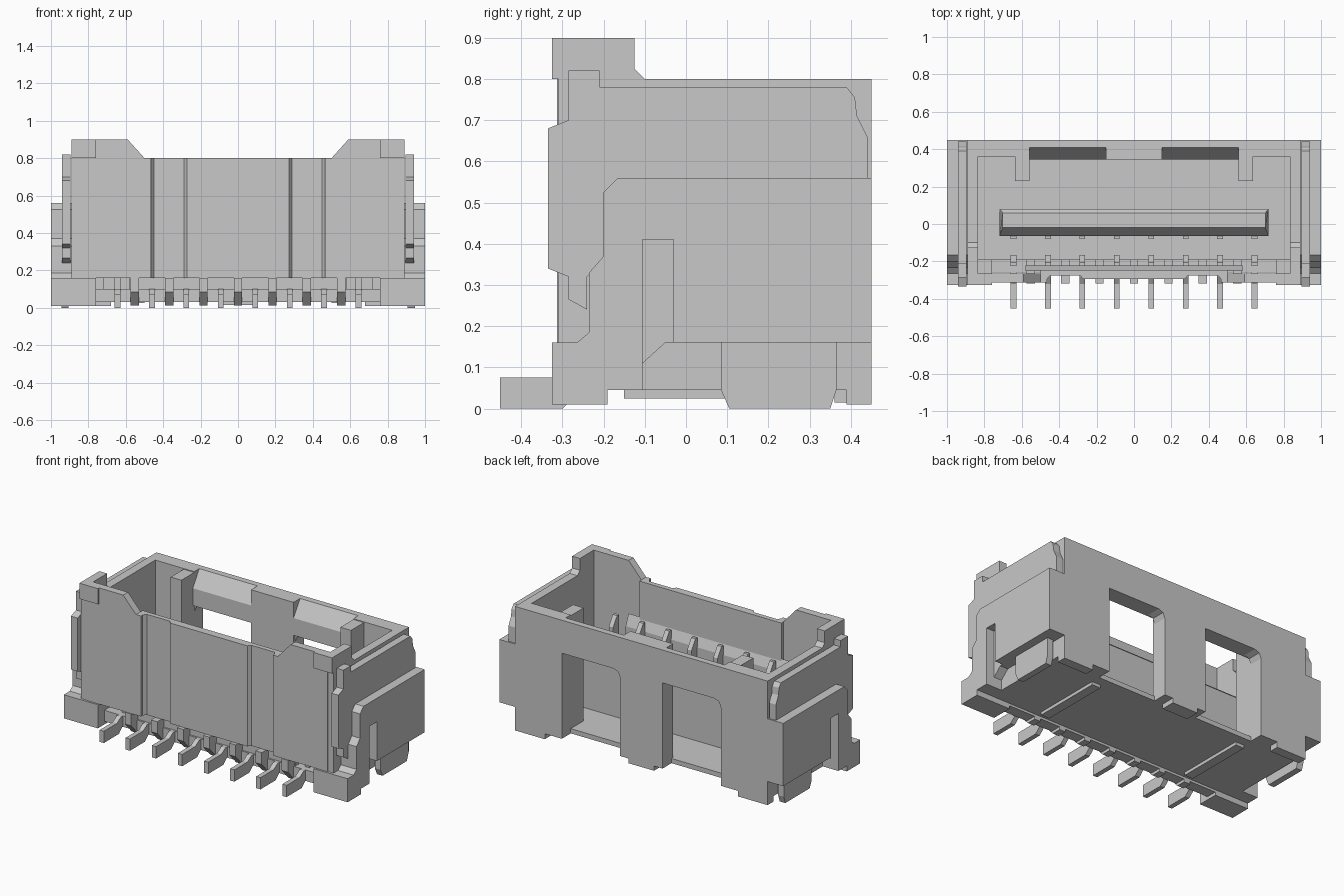
import bpy
import bmesh

cube = bpy.data.objects.get("Cube")
if cube:
    bpy.data.objects.remove(cube, do_unlink=True)

grey = bpy.data.materials.new("plain grey")
grey.use_nodes = True
grey.diffuse_color = (0.58, 0.58, 0.58, 1)
grey.node_tree.nodes["Principled BSDF"].inputs["Base Color"].default_value = (0.58, 0.58, 0.58, 1)


def prism(name, axis, pts, a, b):
    """Extrude a profile from a to b. Profile is (y,z) for x, (x,z) for y, (x,y) for z."""
    place = {"x": lambda p, t: (t, p[0], p[1]),
             "y": lambda p, t: (p[0], t, p[1]),
             "z": lambda p, t: (p[0], p[1], t)}[axis]
    bm = bmesh.new()
    lo = [bm.verts.new(place(p, a)) for p in pts]
    hi = [bm.verts.new(place(p, b)) for p in pts]
    n = len(pts)
    bm.faces.new(lo)
    bm.faces.new(hi[::-1])
    for i in range(n):
        j = (i + 1) % n
        bm.faces.new((lo[i], hi[i], hi[j], lo[j]))
    bmesh.ops.recalc_face_normals(bm, faces=bm.faces)
    mesh = bpy.data.meshes.new(name)
    bm.to_mesh(mesh)
    bm.free()
    mesh.materials.append(grey)
    obj = bpy.data.objects.new(name, mesh)
    bpy.context.collection.objects.link(obj)
    return obj


def box(name, x0, x1, y0, y1, z0, z1):
    return prism(name, "z", [(x0, y0), (x1, y0), (x1, y1), (x0, y1)], z0, z1)


# Front wall: stepped plan with a proud centre and recessed strips, thin above the ledge
plan = [(0.0, -0.295), (0.272, -0.295), (0.288, -0.275), (0.448, -0.275), (0.465, -0.295),
        (0.5, -0.295), (0.5, -0.245), (0.0, -0.245)]
mirrored = [(-x, y) for x, y in reversed(plan[1:-1])]
prism("front_wall", "z", plan[:-1] + [(-0.5, -0.245)] + mirrored[1:], 0.16, 0.8)

# Thick lower part of the front wall inside the cavity
prism("front_inner_ledge", "x", [(-0.25, 0.1), (-0.25, 0.57), (-0.222, 0.5), (-0.222, 0.1)],
      -0.58, 0.58)

# Floor, front sill and the central tongue
box("floor", -0.89, 0.89, -0.2, 0.36, 0.045, 0.075)
box("floor_front_sill", -0.76, 0.76, -0.26, -0.19, 0.03, 0.1)
tongue = prism("tongue", "x", [(-0.065, 0.06), (-0.065, 0.46), (-0.02, 0.52), (0.06, 0.52),
                               (0.08, 0.5), (0.08, 0.06)], -0.72, 0.72)
for v in tongue.data.vertices:
    if v.co.z > 0.51:
        v.co.x *= 0.975
box("floor_centre_foot", -0.09, 0.09, 0.36, 0.45, 0.015, 0.05)

# Back wall: a centre pillar, two outer parts, and a chamfered lintel over each window
box("back_wall_centre", -0.15, 0.15, 0.345, 0.45, 0.045, 0.8)
lintel = [(0.45, 0.59), (0.45, 0.8), (0.41, 0.8), (0.345, 0.7), (0.345, 0.59)]
for x0 in (-0.56, 0.15):
    prism("window_lintel", "x", lintel, x0, x0 + 0.41)
    prism("window_corner", "y", [(x0, 0.59), (x0 + 0.045, 0.59), (x0 + 0.013, 0.577),
                                 (x0, 0.545)], 0.36, 0.45)

# Orientation triangle on the floor
prism("floor_triangle", "z", [(-0.8, 0.2), (-0.8, 0.3), (-0.71, 0.25)], 0.075, 0.08)

# Profiles of the side parts
side_wall = [(-0.325, 0.16), (-0.31, 0.16), (-0.31, 0.8), (-0.325, 0.8), (-0.325, 0.9),
             (-0.125, 0.9), (-0.125, 0.825), (-0.1, 0.8), (0.45, 0.8), (0.45, 0.045),
             (-0.19, 0.045), (-0.19, 0.01), (-0.325, 0.01)]
block_edge = [(-0.19, 0.01), (-0.325, 0.01), (-0.325, 0.16), (-0.265, 0.16), (-0.235, 0.185),
              (-0.235, 0.33), (-0.2, 0.37), (-0.2, 0.525), (-0.165, 0.56), (0.45, 0.56),
              (0.45, 0.16)]
block_inner = block_edge + [(-0.05, 0.16), (-0.105, 0.11), (-0.105, 0.045), (-0.19, 0.045)]
block_outer = block_edge + [(-0.03, 0.16), (-0.03, 0.41), (-0.105, 0.41), (-0.105, 0.045),
                            (-0.19, 0.045)]
clip = [(-0.285, 0.82), (-0.21, 0.82), (-0.21, 0.78), (0.39, 0.78), (0.41, 0.755),
        (0.415, 0.71), (0.44, 0.66), (0.44, 0.56), (-0.1, 0.56), (-0.19, 0.5), (-0.19, 0.37),
        (-0.24, 0.32), (-0.24, 0.24), (-0.285, 0.265), (-0.285, 0.32), (-0.335, 0.34),
        (-0.335, 0.68), (-0.285, 0.7)]
tab = [(0.085, 0.2), (0.085, 0.045), (0.105, 0.0), (0.35, 0.0), (0.365, 0.045), (0.365, 0.2)]

for s, side in ((1, "left"), (-1, "right")):
    def span(a, b):
        return sorted((s * a, s * b))

    # Body side
    prism(side + "_side_wall", "x", side_wall, *span(0.835, 0.89))
    box(side + "_back_wall", *span(0.56, 0.89), 0.36, 0.45, 0.045, 0.8)
    box(side + "_back_foot", *span(0.68, 0.89), 0.39, 0.45, 0.01, 0.05)
    box(side + "_inner_post", *span(0.56, 0.635), 0.23, 0.37, 0.06, 0.795)

    # Raised front corner: panel, head and foot
    panel = [(0.465, 0.16), (0.465, 0.8), (0.5, 0.8), (0.59, 0.9), (0.85, 0.9), (0.85, 0.16)]
    prism(side + "_outer_panel", "y", [(s * x, z) for x, z in panel], -0.313, -0.265)
    box(side + "_corner_head", *span(0.76, 0.89), -0.325, -0.27, 0.8, 0.9)
    box(side + "_front_foot", *span(0.76, 0.89), -0.325, -0.19, 0.01, 0.16)
    box(side + "_bottom_rail", *span(0.5, 0.56), -0.15, 0.3, 0.025, 0.045)

    # Side block with an open slot and undercut
    prism(side + "_block_inner", "x", block_inner, *span(0.89, 0.945))
    prism(side + "_block_outer", "x", block_outer, *span(0.945, 1.0))

    # Metal clip plate and solder tab
    prism(side + "_clip_plate", "x", clip, *span(0.895, 0.942))
    prism(side + "_solder_tab", "x", tab, *span(0.905, 0.945))

# Contacts: a foot in front, an upright by the front wall and a strip on the tongue
foot = [(-0.452, 0.0), (-0.3, 0.0), (-0.25, 0.045), (-0.19, 0.045), (-0.19, 0.1),
        (-0.28, 0.1), (-0.32, 0.075), (-0.452, 0.075)]
upright = [(-0.225, 0.06), (-0.225, 0.56), (-0.205, 0.56), (-0.165, 0.5), (-0.165, 0.06)]
for i in range(8):
    x = -0.644 + 0.184 * i
    prism("contact_foot", "x", foot, x - 0.015, x + 0.015)
    prism("contact_upright", "x", upright, x - 0.015, x + 0.015)
    box("contact_strip", x - 0.015, x + 0.015, -0.08, -0.06, 0.06, 0.44)

# Tapered pegs between the contacts
peg = [(-0.318, 0.16), (-0.318, 0.085), (-0.25, 0.012), (-0.19, 0.012), (-0.19, 0.16)]
for i in range(7):
    x = -0.552 + 0.184 * i
    prism("peg", "x", peg, x - 0.022, x + 0.022)
